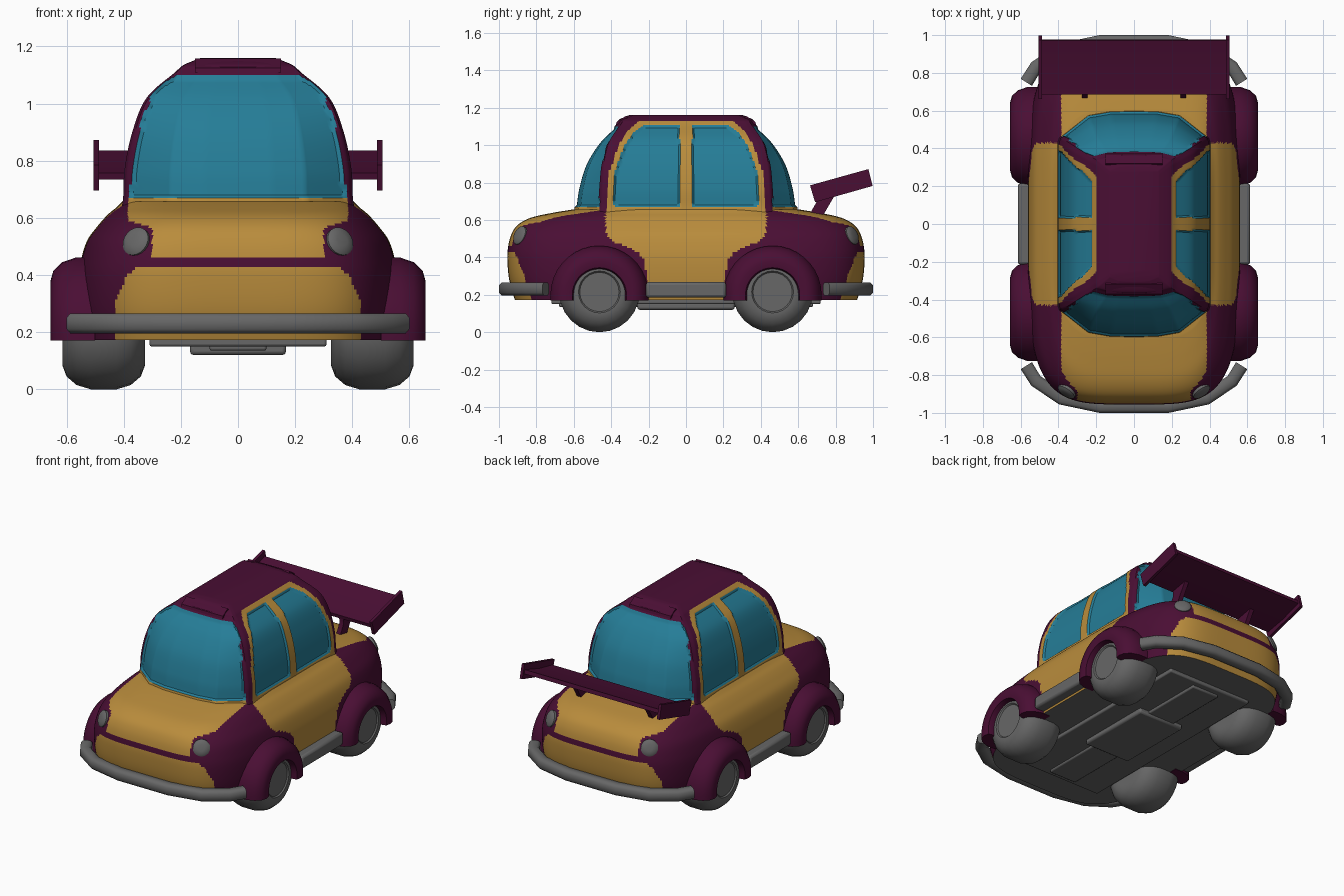
import bpy, bmesh, math
from mathutils import Vector

if "Cube" in bpy.data.objects:
    bpy.data.objects.remove(bpy.data.objects["Cube"])

def material(name, rgb):
    m = bpy.data.materials.new(name)
    m.diffuse_color = (*rgb, 1)
    m.use_nodes = True
    m.node_tree.nodes["Principled BSDF"].inputs["Base Color"].default_value = m.diffuse_color
    return m

MATS = [material("yellow paint", (0.485, 0.262, 0.045)), material("plum paint", (0.068, 0.0045, 0.034)),
        material("teal glass", (0.0185, 0.205, 0.31)), material("grey trim", (0.135, 0.135, 0.135))]
YELLOW, PLUM, TEAL, GREY = range(4)

def interp(table, t):
    """Piecewise linear lookup in an ascending list of (t, value)."""
    if t <= table[0][0]:
        return table[0][1]
    for (a, va), (b, vb) in zip(table, table[1:]):
        if t <= b:
            return va + (vb - va) * (t - a) / (b - a)
    return table[-1][1]

def smooth(pts, k):
    """Catmull-Rom curve through points."""
    p = [Vector(q) for q in pts]
    out = []
    for i in range(len(p) - 1):
        a, b, c, d = p[max(i - 1, 0)], p[i], p[i + 1], p[min(i + 2, len(p) - 1)]
        for j in range(k):
            t = j / k
            out.append(b + (c - a) * (t / 2) + (a * 2 - b * 5 + c * 4 - d) * (t * t / 2)
                       + (b * 3 - a - c * 3 + d) * (t ** 3 / 2))
    return out + [p[-1]]

def loft(name, rings, colour, angle=40, bevel=0, recess=0):
    """Skin closed rings, cap both ends, colour by index or by rule(centre, normal)."""
    bm = bmesh.new()
    rv = [[bm.verts.new(p) for p in ring] for ring in rings]
    n = len(rv[0])
    for a, b in zip(rv, rv[1:]):
        for i in range(n):
            bm.faces.new((a[i], a[(i + 1) % n], b[(i + 1) % n], b[i]))
    bm.faces.new(rv[0])
    bm.faces.new(rv[-1])
    bmesh.ops.recalc_face_normals(bm, faces=bm.faces)
    bm.normal_update()
    for f in bm.faces:
        f.material_index = colour(f.calc_center_median(), f.normal) if callable(colour) else colour
    if recess:  # sink the glass slightly
        inner = [v for v in bm.verts if all(f.material_index == TEAL for f in v.link_faces)]
        moved = [(v, v.co - v.normal * recess) for v in inner]
        for v, co in moved:
            v.co = co
    me = bpy.data.meshes.new(name)
    bm.to_mesh(me)
    bm.free()
    for m in MATS:
        me.materials.append(m)
    ob = bpy.data.objects.new(name, me)
    bpy.context.collection.objects.link(ob)
    if bevel:
        mod = ob.modifiers.new("bevel", 'BEVEL')
        mod.width, mod.segments = bevel, 2
    bpy.ops.object.select_all(action='DESELECT')
    ob.select_set(True)
    bpy.context.view_layer.objects.active = ob
    bpy.ops.object.shade_smooth_by_angle(angle=math.radians(angle))
    return ob

def prism(name, yz, x0, x1, colour, bevel=0):
    return loft(name, [[(x, y, z) for y, z in yz] for x in (x0, x1)], colour, bevel=bevel)

def box(name, x0, x1, y, z0, z1, colour, bevel):
    return prism(name, [(-y, z0), (y, z0), (y, z1), (-y, z1)], x0, x1, colour, bevel)

# Lower body: squarish oval rings, (half width, half length, z)
def oval(w, l, z, count=480, n=4.2):
    ring = []
    for i in range(count):
        a = 2 * math.pi * (i + 0.5) / count
        c, s = math.cos(a), math.sin(a)
        r = (abs(c) ** n + abs(s) ** n) ** (-1 / n)
        ring.append((w * r * c, l * r * s, z))
    return ring

DOOR = [(.17, .2), (.38, .22), (.42, .25), (.45, .3), (.48, .38), (.52, .42), (.55, .43)]

def body_rule(c, n):
    x, y, z = abs(c.x), abs(c.y), c.z
    if n.z < -0.9:
        return GREY
    if y < interp(DOOR, z):
        return YELLOW
    if z < .427 and y > .7 and x < interp([(.3, .43), (.4, .39), (.427, .35)], z):
        return YELLOW
    if z > .457 and x < interp([(.46, .3), (.565, .3), (.59, .385)], z):
        return YELLOW
    return PLUM

profile = [(.55, .915, .172), (.56, .945, .28), (.56, .955, .38), (.55, .952, .45), (.528, .935, .52),
           (.49, .9, .573), (.455, .83, .612), (.425, .72, .637), (.405, .6, .657)]
loft("body", [oval(*p) for p in smooth(profile, 6)], body_rule)

# Cabin: chamfered rings, (half width, half length, corner y, z)
def cabin_ring(row):
    w, l, yc, z = row[0]
    key = [(0, l), (.3 * w, l * .998), (.6 * w, l - (l - yc) * .16), (.975 * w, yc), (w, yc * .93), (w, 0)]
    q = []
    for (a, b), (c, d), k in zip(key, key[1:], (8, 8, 16, 4, 40)):
        q += [(a + (c - a) * i / k, b + (d - b) * i / k) for i in range(k)]
    q.append((w, 0))
    right = q + [(x, -y) for x, y in q[-2::-1]]
    return [(x, y, z) for x, y in right + [(-x, y) for x, y in right[-2:0:-1]]]

SCREEN = [(.66, .465), (.85, .46), (1.0, .425), (1.1, .36), (1.13, .34)]
FRAME = [(.67, .425), (.85, .412), (1.0, .36), (1.09, .30), (1.13, .25)]
WINDOW = [(.67, .375), (.685, .392), (.85, .383), (1.0, .33), (1.08, .27), (1.11, .22)]

def cabin_rule(c, n):
    y, z = abs(c.y), c.z
    if y > interp(SCREEN, z):
        return YELLOW if z < .672 else TEAL if z < 1.1 else PLUM
    if y > interp(FRAME, z):
        return PLUM
    if .033 < y < interp(WINDOW, z) and .668 < z < 1.108:
        return TEAL
    return YELLOW if z < 1.13 else PLUM

cab = [(.415, .61, .46, .6), (.402, .595, .455, .67), (.397, .58, .45, .77), (.37, .54, .44, .9),
       (.32, .465, .41, 1.02), (.222, .375, .35, 1.108), (.19, .36, .33, 1.135), (.13, .305, .28, 1.16)]
loft("cabin", [cabin_ring([Vector(p)]) for p in smooth(cab, 8)], cabin_rule, recess=.01)

# Roof lips above front and rear screens
for name, s in (("front_roof_lip", -1), ("rear_roof_lip", 1)):
    prism(name, [(s * .30, 1.135), (s * .375, 1.108), (s * .37, 1.125), (s * .32, 1.157)], -.15, .15, PLUM)

# Wheels and fenders
tyre = [(-.145, .1), (-.145, .13), (-.13, .17), (-.095, .2), (-.045, .215), (.045, .215), (.095, .2),
        (.13, .17), (.145, .13), (.145, .112), (.137, .105)]
arch = [(.5, .14), (.625, .138), (.65, .145), (.656, .18), (.646, .215), (.615, .245), (.565, .262), (.5, .262)]
for sx, side in ((-1, "left"), (1, "right")):
    for yc, end in ((-.463, "front"), (.463, "rear")):
        loft(f"{end}_{side}_wheel",
             [[(sx * (.47 + x), yc + r * math.cos(i * math.pi / 12), .215 + r * math.sin(i * math.pi / 12))
               for i in range(24)] for x, r in tyre], GREY)
        stations = [(1, 0, -.03)] + [(math.cos(a), math.sin(a), 0)
                                     for a in (i * math.pi / 18 for i in range(19))] + [(-1, 0, -.03)]
        loft(f"{end}_{side}_fender",
             [[(sx * x, yc + r * c, .2 + r * s + dz) for x, r in arch] for c, s, dz in stations], PLUM)

# Bumpers: rounded bar swept round each end
half = [(.57, .75), (.52, .83), (.385, .922), (.18, .965)]
path = [Vector(p) for p in half + [(-x, y) for x, y in half[::-1]]]
for name, s in (("front_bumper", -1), ("rear_bumper", 1)):
    rings = []
    for i, p in enumerate(path):
        t = (path[min(i + 1, 7)] - path[max(i - 1, 0)]).normalized()
        out = Vector((t.y, -t.x))
        if out.dot(p) < 0:
            out = -out
        rings.append([(p.x + out.x * u, s * (p.y + out.y * u), .231 + v) for u, v in
                      ((-.035, -.02), (-.02, -.035), (.02, -.035), (.035, -.02),
                       (.035, .02), (.02, .035), (-.02, .035), (-.035, .02))])
    loft(name, rings, GREY, angle=50)

# Lamps: shallow domes set on the body surface
for sx in (-1, 1):
    for sy in (-1, 1):
        q = Vector((sx * .52, sy * .78, .36)).to_track_quat('Z', 'Y')
        centre = Vector((sx * .357, sy * .888, .517))
        rings = [[centre + q @ Vector((.052 * k * math.cos(i * math.pi / 10), .052 * k * math.sin(i * math.pi / 10), h))
                  for i in range(20)] for k, h in ((1, -.03), (1, .004), (.8, .012), (.4, .016))]
        loft(f"{'front' if sy < 0 else 'rear'}_{'left' if sx < 0 else 'right'}_lamp", rings, GREY)

# Sills and underside
for sx, side in ((-1, "left"), (1, "right")):
    box(f"{side}_sill", sx * .5, sx * .615, .215, .185, .268, GREY, .015)
box("floor_plate", -.31, .31, .72, .15, .19, GREY, .008)
box("floor_tunnel", -.1, .1, .68, .135, .16, GREY, .008)
box("floor_centre", -.168, .168, .26, .12, .16, GREY, .012)

# Rear spoiler: tilted wing, end plates and struts
prism("spoiler_wing", [(.69, .735), (.83, .762), (.978, .81), (.972, .835), (.82, .785), (.685, .757)], -.49, .49, PLUM)
for sx, side in ((-1, "left"), (1, "right")):
    prism(f"{side}_spoiler_plate", [(.663, .785), (.69, .695), (.998, .782), (.975, .872)],
          sx * .487, sx * .506, PLUM)
    prism(f"{side}_spoiler_strut", [(.655, .62), (.73, .62), (.815, .765), (.695, .745), (.7, .7)],
          sx * .245, sx * .275, PLUM)
